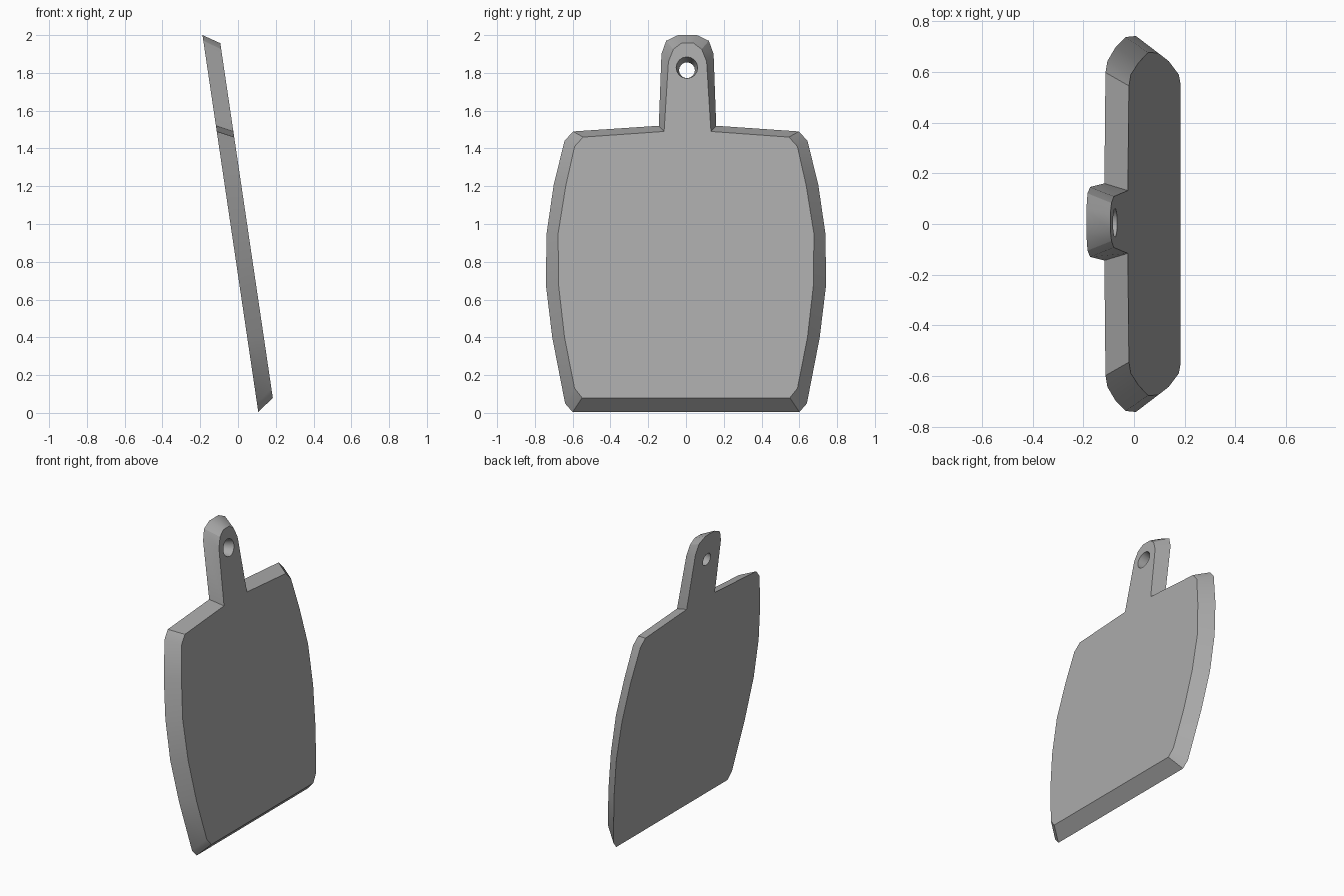
import bpy, bmesh, math

cube = bpy.data.objects.get("Cube")
if cube:
    bpy.data.objects.remove(cube, do_unlink=True)

LEAN = 0.148           # how far the board leans back per unit of height
BACK_X, FRONT_X = 0.108, 0.196   # where each face plane meets the ground
HANDLE_SHIFT = 0.008   # the handle sits slightly off centre

# Half outlines as (y, z), bottom to top: body, then handle
back_body = [(.60, .004), (.64, .05), (.708, .40), (.742, .68),
             (.738, .95), (.70, 1.21), (.643, 1.44), (.598, 1.49)]
back_handle = [(.152, 1.52), (.138, 1.90), (.113, 1.97), (.05, 2.0)]
front_body = [(.55, .08), (.59, .13), (.643, .40), (.675, .68),
              (.677, .95), (.637, 1.20), (.59, 1.41), (.545, 1.46)]
front_handle = [(.124, 1.49), (.101, 1.86), (.075, 1.925), (.033, 1.957)]


def outline(body, handle):
    """Mirror the half outline into a closed loop."""
    right = body + [(y + HANDLE_SHIFT, z) for y, z in handle]
    left = [(-y, z) for y, z in body] + [(HANDLE_SHIFT - y, z) for y, z in handle]
    return right + left[::-1]


def circle(radius, z, sides=16):
    angles = [2 * math.pi * i / sides for i in range(sides)]
    return [(.005 + radius * math.cos(a), z + radius * math.sin(a)) for a in angles]


def add_loop(bm, points, base_x):
    """Lay a closed loop on a leaning face plane."""
    verts = [bm.verts.new((base_x - LEAN * z, y, z)) for y, z in points]
    edges = [bm.edges.new((v, verts[i - 1])) for i, v in enumerate(verts)]
    return verts, edges


def join_loops(bm, a, b):
    for i in range(len(a)):
        bm.faces.new((a[i - 1], a[i], b[i], b[i - 1]))


bm = bmesh.new()
back, back_edges = add_loop(bm, outline(back_body, back_handle), BACK_X)
front, front_edges = add_loop(bm, outline(front_body, front_handle), FRONT_X)
hole_back, hole_back_edges = add_loop(bm, circle(.042, 1.814), BACK_X)
hole_front, hole_front_edges = add_loop(bm, circle(.057, 1.828), FRONT_X)

# Flat faces with the hanging hole left open
bmesh.ops.triangle_fill(bm, edges=back_edges + hole_back_edges, use_beauty=True)
bmesh.ops.triangle_fill(bm, edges=front_edges + hole_front_edges, use_beauty=True)

# Sloping rim and tapered hole wall
join_loops(bm, back, front)
join_loops(bm, hole_back, hole_front)
bmesh.ops.recalc_face_normals(bm, faces=bm.faces)

mesh = bpy.data.meshes.new("cutting_board")
bm.to_mesh(mesh)
bm.free()
board = bpy.data.objects.new("cutting_board", mesh)
bpy.context.collection.objects.link(board)

# Single plain grey
grey = bpy.data.materials.new("plain_grey")
grey.use_nodes = True
colour = (.40, .40, .40, 1)
grey.diffuse_color = colour
grey.node_tree.nodes["Principled BSDF"].inputs["Base Color"].default_value = colour
mesh.materials.append(grey)

bpy.context.view_layer.objects.active = board
board.select_set(True)
bpy.ops.object.shade_smooth_by_angle(angle=math.radians(30))
